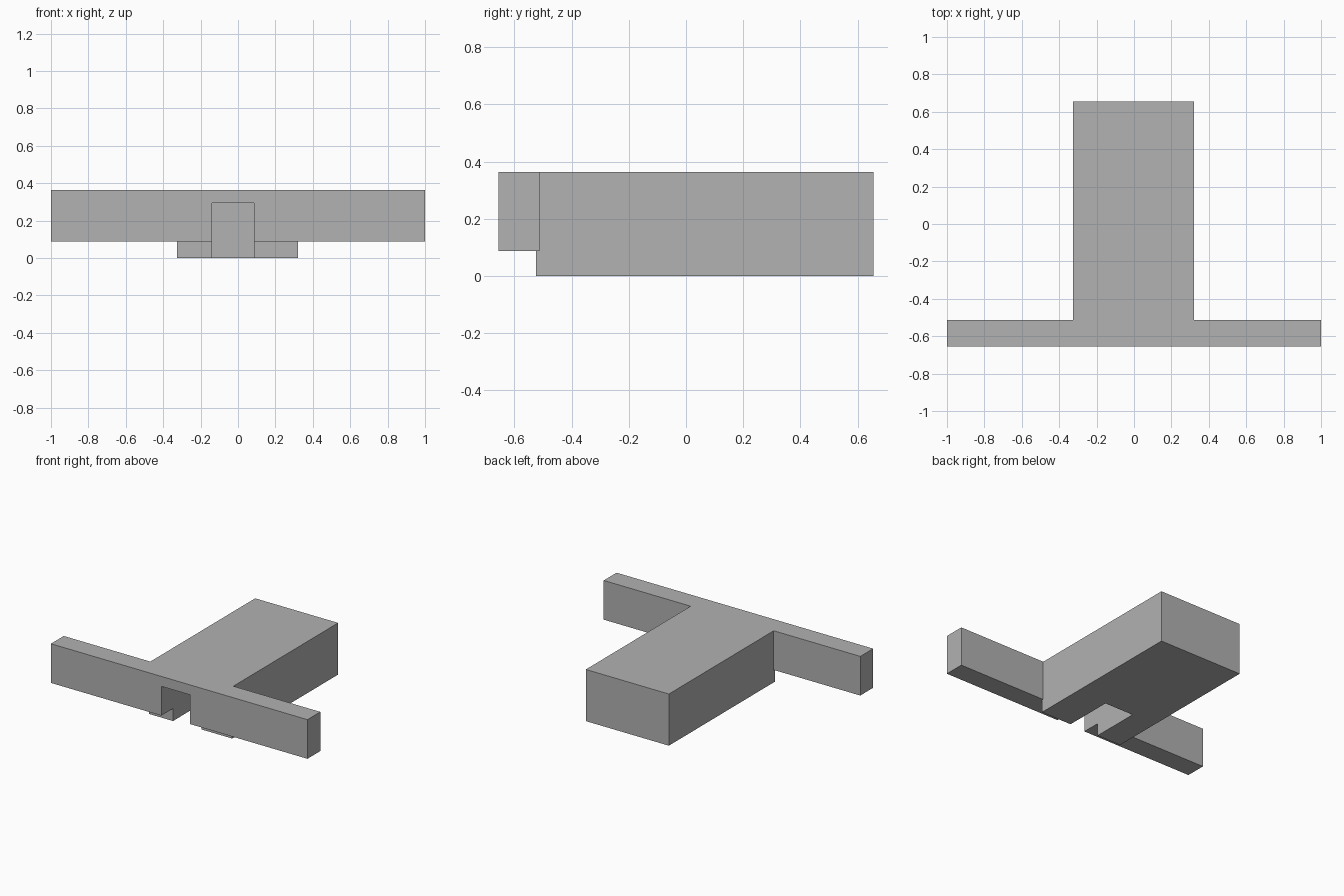
import bpy
from mathutils import Vector

cube = bpy.data.objects.get("Cube")
if cube:
    bpy.data.objects.remove(cube, do_unlink=True)

grey = bpy.data.materials.new("plain grey")
grey.use_nodes = True
colour = (0.445, 0.445, 0.445, 1)
grey.diffuse_color = colour
grey.node_tree.nodes["Principled BSDF"].inputs["Base Color"].default_value = colour


def box(name, low, high):
    """Make a box between two opposite corners."""
    low, high = Vector(low), Vector(high)
    bpy.ops.mesh.primitive_cube_add(size=1)
    ob = bpy.context.object
    ob.name = name
    for v in ob.data.vertices:
        v.co = [(a + b) / 2 + c * (b - a) for a, b, c in zip(low, high, v.co)]
    ob.data.materials.append(grey)
    return ob


def combine(target, other, operation):
    """Apply a boolean and remove the helper."""
    mod = target.modifiers.new(operation.title(), 'BOOLEAN')
    mod.operation = operation
    mod.solver = 'EXACT'
    mod.object = other
    bpy.context.view_layer.objects.active = target
    bpy.ops.object.modifier_apply(modifier=mod.name)
    bpy.data.objects.remove(other, do_unlink=True)


TOP = 0.364

# Long block with a thin crossbar flush along its top
block = box("block_with_crossbar", (-0.325, -0.525, 0), (0.322, 0.655, TOP))
crossbar = box("crossbar", (-1, -0.655, 0.088), (1, -0.512, TOP))
combine(block, crossbar, 'UNION')

# Slot running in from the front, open underneath
slot = box("slot_cutter", (-0.139, -0.8, -0.2), (0.085, -0.18, 0.294))
slot.hide_render = True
combine(block, slot, 'DIFFERENCE')
